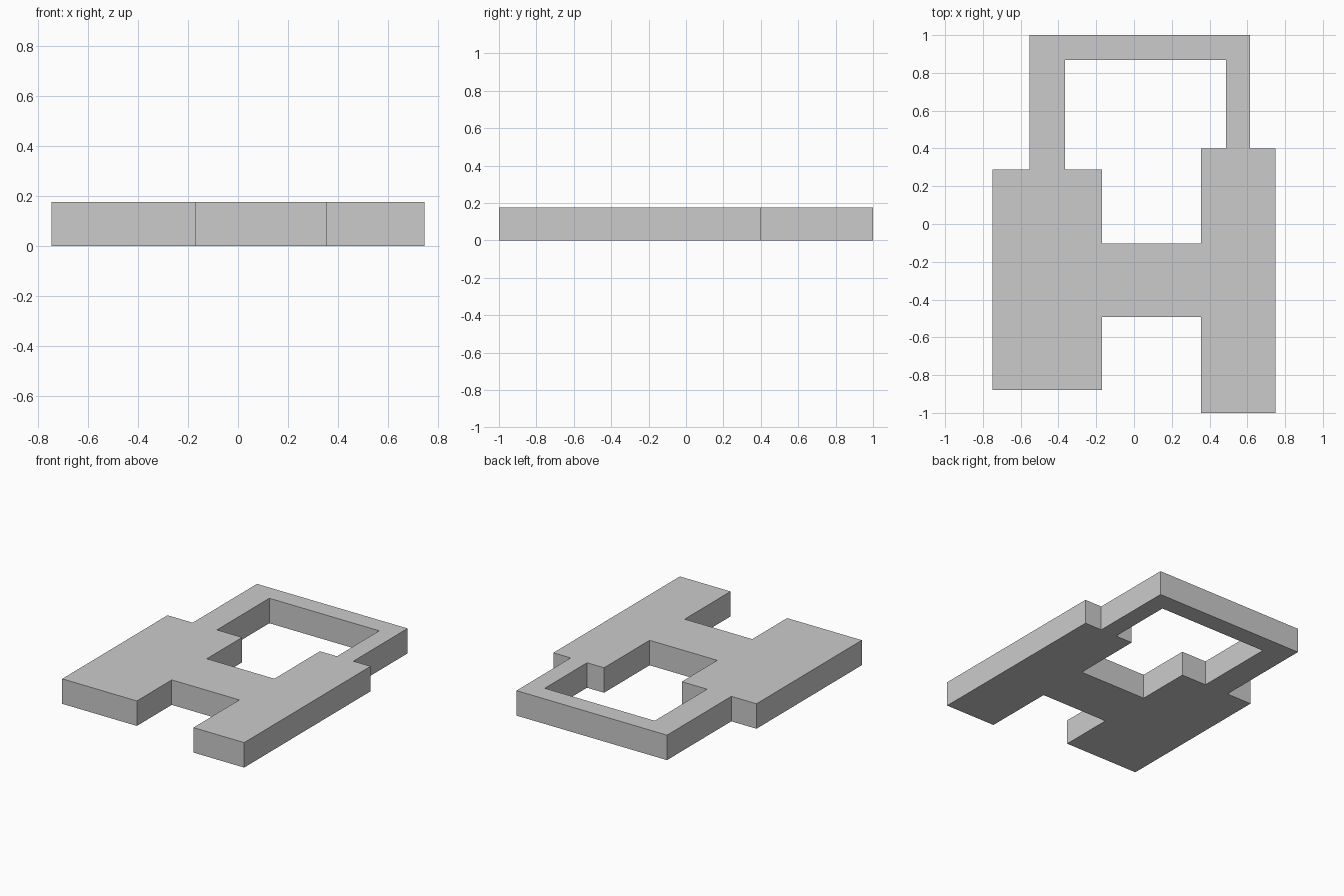
import bpy
import bmesh

if "Cube" in bpy.data.objects:
    bpy.data.objects.remove(bpy.data.objects["Cube"])

HEIGHT = 0.175

# Outer outline: two legs, crossbar notch, and the handle frame at the back
outer = [(-.748, -.878), (-.169, -.878), (-.169, -.492), (.355, -.492),
         (.355, -1), (.748, -1), (.748, .4), (.614, .4),
         (.614, 1), (-.553, 1), (-.553, .288), (-.748, .288)]

# Opening between crossbar, legs and handle
opening = [(-.365, .288), (-.169, .288), (-.169, -.104), (.355, -.104),
           (.355, .4), (.487, .4), (.487, .868), (-.365, .868)]


def add_loop(bm, points):
    verts = [bm.verts.new((x, y, 0)) for x, y in points]
    return [bm.edges.new((v, verts[i - 1])) for i, v in enumerate(verts)]


def extruded_plate(name, loops, height):
    bm = bmesh.new()
    edges = [e for loop in loops for e in add_loop(bm, loop)]
    bmesh.ops.triangle_fill(bm, edges=edges, use_beauty=True, normal=(0, 0, 1))
    top = bmesh.ops.extrude_face_region(bm, geom=bm.faces[:], use_keep_orig=True)["geom"]
    bmesh.ops.translate(bm, vec=(0, 0, height),
                        verts=[g for g in top if isinstance(g, bmesh.types.BMVert)])
    bmesh.ops.recalc_face_normals(bm, faces=bm.faces[:])
    mesh = bpy.data.meshes.new(name)
    bm.to_mesh(mesh)
    bm.free()
    obj = bpy.data.objects.new(name, mesh)
    bpy.context.collection.objects.link(obj)
    return obj


extruded_plate("framed_plate", [outer, opening], HEIGHT)
